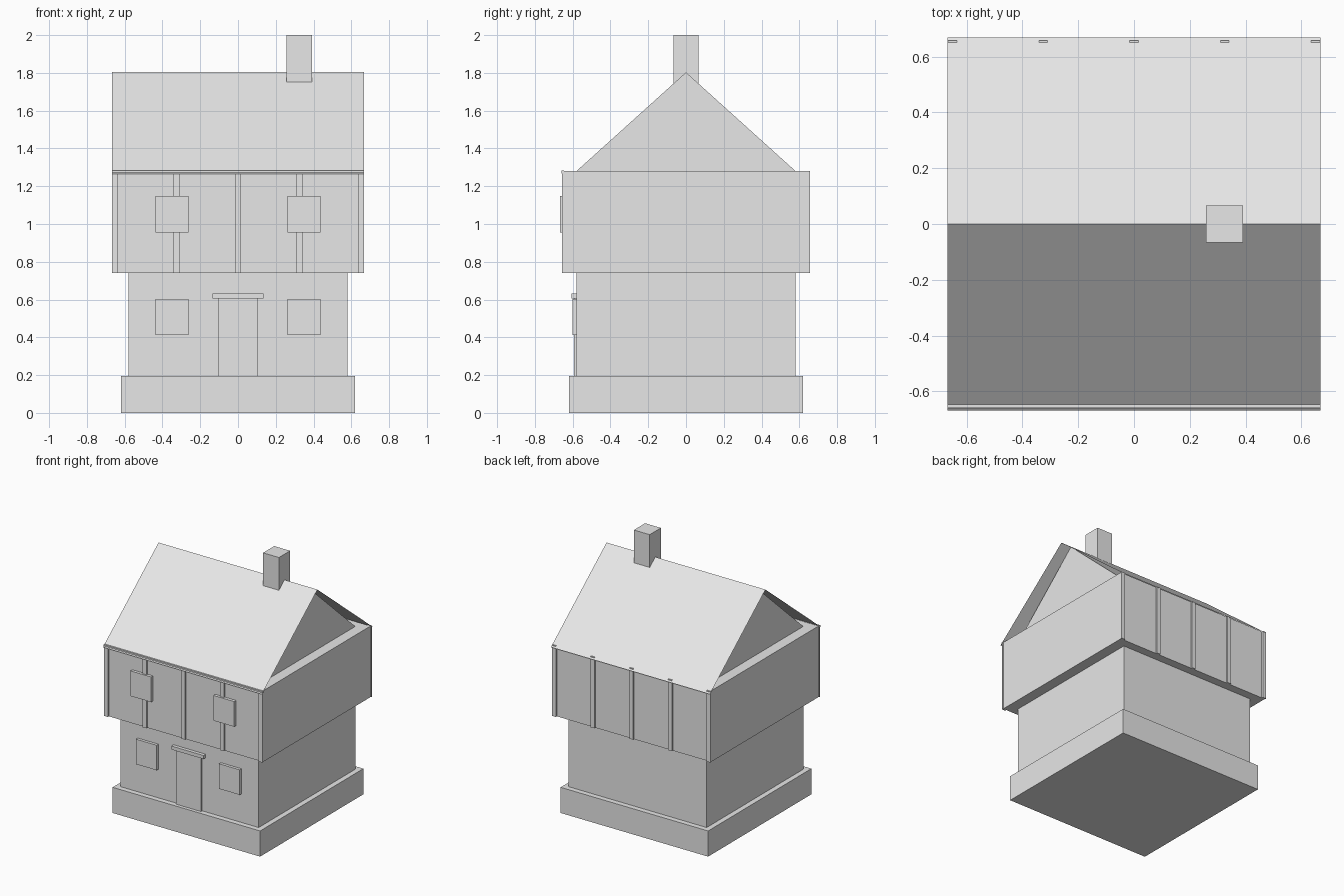
import bpy

if "Cube" in bpy.data.objects:
    bpy.data.objects.remove(bpy.data.objects["Cube"])

grey = bpy.data.materials.new("plain grey")
grey.diffuse_color = (0.8, 0.8, 0.8, 1)
grey.use_nodes = True
grey.node_tree.nodes["Principled BSDF"].inputs["Base Color"].default_value = grey.diffuse_color


def mesh_object(name, verts, faces):
    mesh = bpy.data.meshes.new(name)
    mesh.from_pydata(verts, [], faces)
    mesh.materials.append(grey)
    obj = bpy.data.objects.new(name, mesh)
    bpy.context.collection.objects.link(obj)
    return obj


def prism(name, profile, x0, x1):
    """Extrude a (y, z) outline, counter-clockwise seen from +x, along x."""
    n = len(profile)
    verts = [(x, y, z) for x in (x0, x1) for y, z in profile]
    faces = [tuple(reversed(range(n))), tuple(range(n, 2 * n))]
    faces += [(i, (i + 1) % n, n + (i + 1) % n, n + i) for i in range(n)]
    return mesh_object(name, verts, faces)


def box(name, x0, x1, y0, y1, z0, z1):
    return prism(name, [(y0, z0), (y1, z0), (y1, z1), (y0, z1)], x0, x1)


WALL, UPPER, EAVE, RIDGE = 0.58, 0.645, 0.668, 1.805
FLOOR, JETTY, TOP = 0.195, 0.74, 1.28

# Stacked storeys
box("plinth", -0.62, 0.62, -0.62, 0.62, 0, FLOOR)
box("lower_storey", -WALL, WALL, -WALL, WALL, FLOOR, JETTY)
box("upper_storey", -0.662, 0.662, -UPPER, UPPER, JETTY, TOP)

# Recessed gable block and the thin roof sheet overhanging it
prism("gable", [(-WALL, TOP), (WALL, TOP), (0, RIDGE - 0.002)], -WALL, WALL)
mesh_object("roof",
            [(x, y, z) for x in (-EAVE, EAVE)
             for y, z in ((-EAVE, 1.265), (0, RIDGE), (EAVE, 1.265))],
            [(0, 3, 4, 1), (1, 4, 5, 2)])
box("eave_board", -EAVE, EAVE, -0.66, -UPPER, 1.268, 1.282)
box("chimney", 0.258, 0.391, -0.067, 0.067, 1.7, 2.0)

# Upright timbers on the front and back of the upper storey
for side, y0, y1 in (("front", -0.657, -UPPER), ("back", UPPER, 0.657)):
    for i in range(5):
        x = (i - 2) * 0.325
        box(f"{side}_timber_{i + 1}", x - 0.016, x + 0.016, y0, y1, JETTY, TOP)

# Windows on both storeys
for side, x in (("left", -0.349), ("right", 0.349)):
    box(f"lower_window_{side}", x - 0.087, x + 0.087, -0.602, -WALL, 0.413, 0.603)
    box(f"upper_window_{side}", x - 0.087, x + 0.087, -EAVE, -UPPER, 0.956, 1.147)

# Door and its lintel
box("door", -0.104, 0.104, -0.594, -WALL, FLOOR, 0.606)
box("door_lintel", -0.135, 0.135, -0.606, -WALL, 0.606, 0.633)
